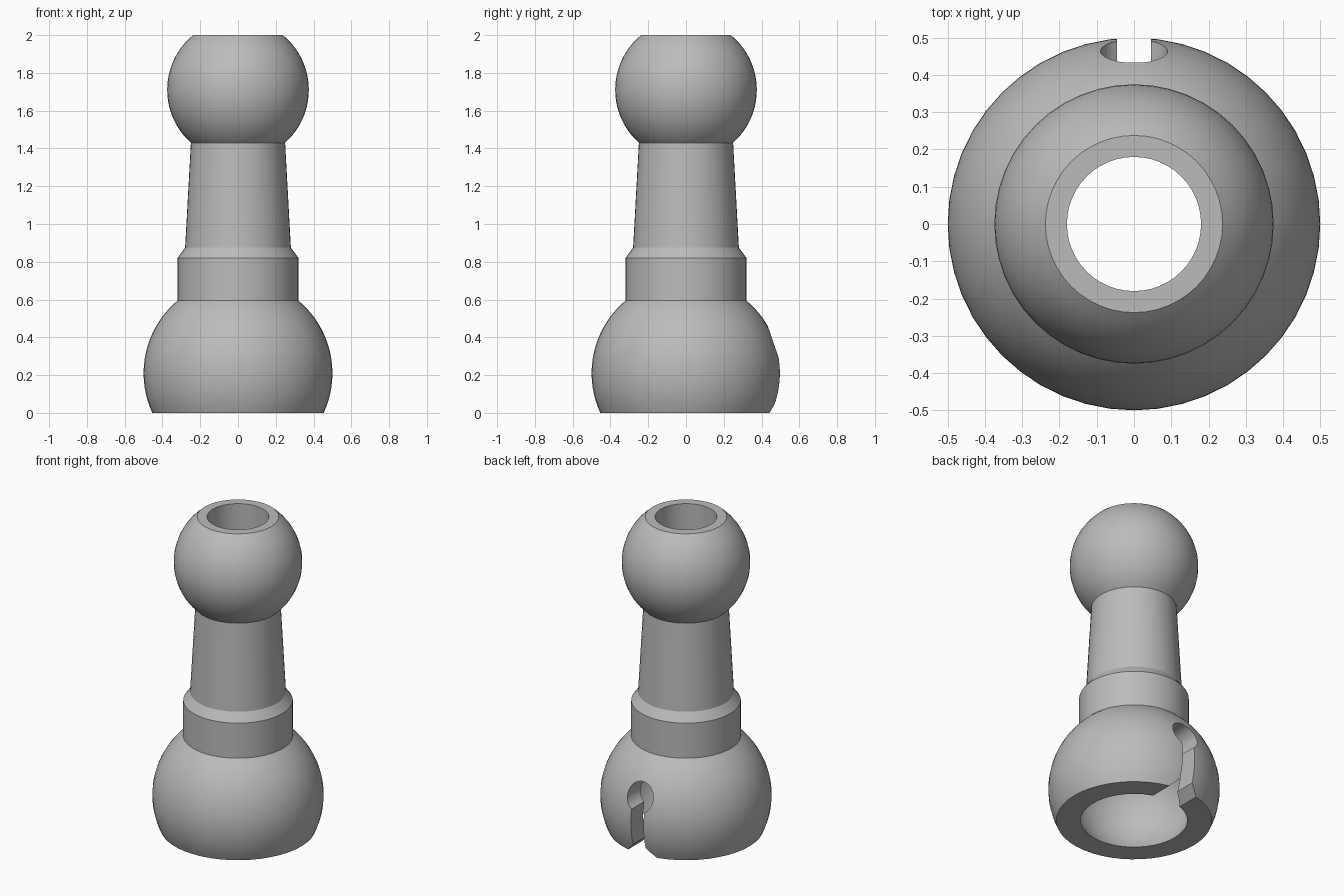
import bpy, bmesh
from math import sin, cos, pi, radians, sqrt, acos, asin
from mathutils import Matrix, Vector

if "Cube" in bpy.data.objects:
    bpy.data.objects.remove(bpy.data.objects["Cube"])

SEGMENTS = 48
BORE = 0.18                      # radius of the through hole
BALL_R, BALL_Z = 0.375, 1.71     # ball at the top
CUP_R, CUP_Z = 0.5, 0.21         # socket at the bottom
CAVITY_R = 0.375

grey = bpy.data.materials.new("plain grey")
grey.use_nodes = True
colour = (0.5, 0.5, 0.5, 1)
grey.diffuse_color = colour
grey.node_tree.nodes["Principled BSDF"].inputs["Base Color"].default_value = colour


def new_object(name, bm):
    bmesh.ops.recalc_face_normals(bm, faces=bm.faces)
    mesh = bpy.data.meshes.new(name)
    bm.to_mesh(mesh)
    bm.free()
    mesh.materials.append(grey)
    obj = bpy.data.objects.new(name, mesh)
    bpy.context.collection.objects.link(obj)
    return obj


def arc(radius, centre_z, z_from, z_to, steps):
    """Points (r, z) along a sphere's side between two heights."""
    a = asin((z_from - centre_z) / radius)
    b = asin((z_to - centre_z) / radius)
    angles = [a + (b - a) * i / steps for i in range(steps + 1)]
    return [(radius * cos(t), centre_z + radius * sin(t)) for t in angles]


def lathe(name, profile):
    """Closed ring of (r, z) points turned round the z axis."""
    bm = bmesh.new()
    rings = []
    for i in range(SEGMENTS):
        t = 2 * pi * i / SEGMENTS
        rings.append([bm.verts.new((r * cos(t), r * sin(t), z)) for r, z in profile])
    n = len(profile)
    for i in range(SEGMENTS):
        a, b = rings[i], rings[(i + 1) % SEGMENTS]
        for j in range(n):
            k = (j + 1) % n
            bm.faces.new((a[j], b[j], b[k], a[k]))
    return new_object(name, bm)


# Hollow body: socket, collar, tapered neck, ball, bore and cavity
cavity_top = CUP_Z + sqrt(CAVITY_R ** 2 - BORE ** 2)
profile = arc(CUP_R, CUP_Z, 0, 0.594, 18)
profile += [(0.32, 0.82), (0.28, 0.875)]
profile += arc(BALL_R, BALL_Z, 1.43, 2.0, 20)
profile += [(BORE, 2.0)]
profile += arc(CAVITY_R, CUP_Z, cavity_top, 0, 16)
body = lathe("hose_link_body", profile)

# Keyhole outline: flared mouth, narrow slot, round end
HALF_SLOT, HOLE_R, HOLE_Z = 0.045, 0.09, 0.37
start = asin(HALF_SLOT / HOLE_R)
outline = [(-0.12, -0.02), (0.12, -0.02), (HALF_SLOT, 0.06)]
for i in range(25):
    t = start + (2 * pi - 2 * start) * i / 24
    outline.append((HOLE_R * sin(t), HOLE_Z - HOLE_R * cos(t)))
outline.append((-HALF_SLOT, 0.06))


def keyhole_cutter(angle):
    bm = bmesh.new()
    face = bm.faces.new([bm.verts.new((x, 0.15, z)) for x, z in outline])
    out = bmesh.ops.extrude_face_region(bm, geom=[face])
    moved = [v for v in out["geom"] if isinstance(v, bmesh.types.BMVert)]
    bmesh.ops.translate(bm, verts=moved, vec=(0, 0.5, 0))
    bm.transform(Matrix.Rotation(radians(angle), 4, "Z"))
    cutter = new_object("keyhole_cutter", bm)
    cutter.hide_render = True
    return cutter


# Three keyhole slots round the socket
bpy.context.view_layer.objects.active = body
body.select_set(True)
for angle in (0, 120, 240):
    cutter = keyhole_cutter(angle)
    cut = body.modifiers.new("keyhole", "BOOLEAN")
    cut.operation = "DIFFERENCE"
    cut.solver = "EXACT"
    cut.object = cutter
    bpy.ops.object.modifier_apply(modifier=cut.name)
    bpy.data.objects.remove(cutter)

bpy.ops.object.shade_smooth_by_angle(angle=radians(25))
